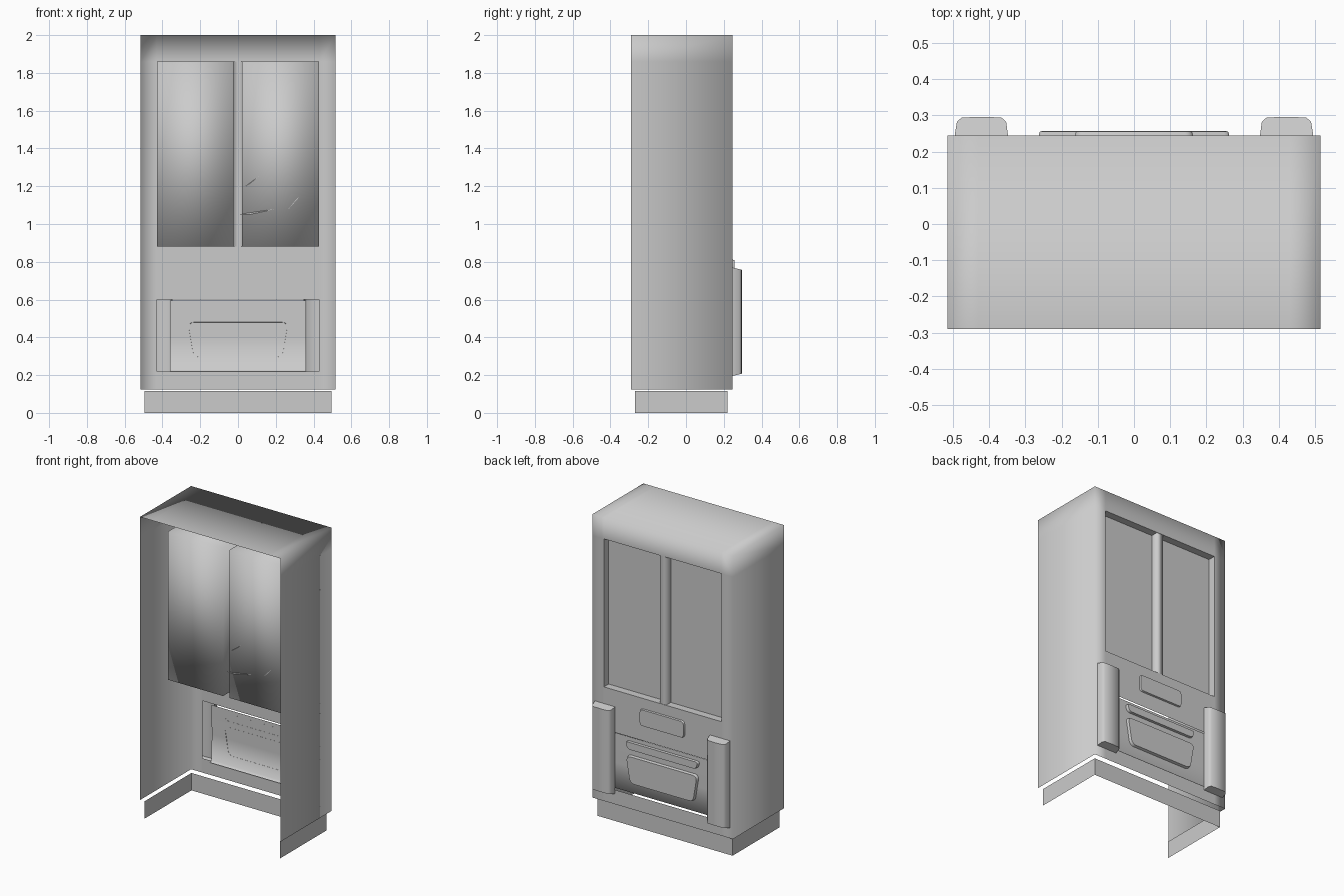
import bpy, bmesh

if "Cube" in bpy.data.objects:
    bpy.data.objects.remove(bpy.data.objects["Cube"])

BACK, FACE = -0.29, 0.245      # open wall side and decorated face


def finish(name, bm, smooth=True, angle=None):
    bmesh.ops.remove_doubles(bm, verts=bm.verts, dist=1e-5)
    bmesh.ops.recalc_face_normals(bm, faces=bm.faces)
    me = bpy.data.meshes.new(name)
    bm.to_mesh(me)
    bm.free()
    ob = bpy.data.objects.new(name, me)
    bpy.context.collection.objects.link(ob)
    for p in me.polygons:
        p.use_smooth = smooth
    if angle:
        bpy.ops.object.select_all(action='DESELECT')
        ob.select_set(True)
        bpy.context.view_layer.objects.active = ob
        bpy.ops.object.shade_smooth_by_angle(angle=angle)
    return ob


def grid(bm, us, vs, place, skip=()):
    """Quads over the us x vs lattice, leaving out the skipped cells."""
    for i in range(len(us) - 1):
        for j in range(len(vs) - 1):
            if (i, j) not in skip:
                cell = [(us[i], vs[j]), (us[i+1], vs[j]), (us[i+1], vs[j+1]), (us[i], vs[j+1])]
                bm.faces.new([bm.verts.new(place(u, v)) for u, v in cell])


def open_box(name, x0, x1, y0, y1, z0, z1, drop, smooth=True):
    """Box with the faces whose normals are listed in drop removed."""
    bm = bmesh.new()
    bmesh.ops.create_cube(bm, size=1)
    bm.normal_update()
    gone = [f for f in bm.faces if tuple(round(c) for c in f.normal) in drop]
    bmesh.ops.delete(bm, geom=gone, context='FACES')
    for v in bm.verts:
        v.co = ((x0+x1)/2 + v.co.x*(x1-x0), (y0+y1)/2 + v.co.y*(y1-y0), (z0+z1)/2 + v.co.z*(z1-z0))
    return finish(name, bm, smooth)


def raised_plate(name, top_w, bottom_w, z0, z1, radius, y0, y1):
    """Rounded trapezoid standing proud of the face, open behind."""
    bm = bmesh.new()
    pts = [(-bottom_w, z0), (bottom_w, z0), (top_w, z1), (-top_w, z1)]
    f = bm.faces.new([bm.verts.new((x, y0, z)) for x, z in pts])
    bmesh.ops.bevel(bm, geom=list(bm.verts), offset=radius, segments=3,
                    profile=0.5, affect='VERTICES')
    ext = bmesh.ops.extrude_face_region(bm, geom=list(bm.faces))
    cz = (z0 + z1) / 2
    for v in [g for g in ext['geom'] if isinstance(g, bmesh.types.BMVert)]:
        v.co = (v.co.x * 0.98, y1, cz + (v.co.z - cz) * 0.95)
    bmesh.ops.delete(bm, geom=[f for f in bm.faces if all(abs(v.co.y - y0) < 1e-5 for v in f.verts)],
                     context='FACES_ONLY')
    finish(name, bm, angle=0.7)


# Cabinet shell: face with two openings, sides, roof; open at the wall side and below
bm = bmesh.new()
xs = [-0.515, -0.43, 0.43, 0.515]
zs = [0.125, 0.22, 0.60, 0.88, 1.86, 2.0]
grid(bm, xs, zs, lambda x, z: (x, FACE, z), skip={(1, 1), (1, 3)})
for side in (xs[0], xs[-1]):
    grid(bm, [BACK, FACE], zs, lambda y, z: (side, y, z))
grid(bm, xs, [BACK, FACE], lambda x, y: (x, y, 2.0))
finish("cabinet_shell", bm)

# Plinth: three-sided skirt
open_box("plinth", -0.495, 0.495, -0.27, 0.22, 0.0, 0.115,
         {(0, -1, 0), (0, 0, 1), (0, 0, -1)}, smooth=False)

# Display windows: reveal, panes, compartments and the post between them
open_box("window_reveal", -0.43, 0.43, 0.195, FACE, 0.88, 1.86, {(0, 1, 0), (0, -1, 0)}, smooth=False)
open_box("window_post", -0.025, 0.022, 0.195, 0.243, 0.88, 1.86,
         {(0, -1, 0), (0, 0, 1), (0, 0, -1)})
for side, x0, x1 in (("left", -0.43, -0.025), ("right", 0.022, 0.43)):
    bm = bmesh.new()
    grid(bm, [x0, x1], [0.88, 1.86], lambda x, z: (x, 0.195, z))
    finish(side + "_window_pane", bm, smooth=False)
    open_box(side + "_compartment", x0, x1, -0.12, 0.19, 0.88, 1.86, {(0, 1, 0)})

# Loose shards poking through the right compartment
shards = [((0.0, 1.05), (0.2, 1.08), (0.06, 1.05)), ((0.04, 1.2), (0.12, 1.26), (0.07, 1.22)),
          ((0.26, 1.07), (0.34, 1.16), (0.30, 1.12))]
bm = bmesh.new()
for tri in shards:
    bm.faces.new([bm.verts.new((x, -0.123, z)) for x, z in tri])
finish("glass_shards", bm, smooth=False)

# Delivery door set just behind the lower opening, with a turned-in lip
bm = bmesh.new()
profile = [(0.22, 0.22), (0.238, 0.23), (0.24, 0.40), (0.238, 0.595)]
for (ya, za), (yb, zb) in zip(profile, profile[1:]):
    bm.faces.new([bm.verts.new(c) for c in
                  ((-0.36, ya, za), (0.36, ya, za), (0.36, yb, zb), (-0.36, yb, zb))])
finish("delivery_door", bm)

# Corner columns flanking the door, hollow behind
section = [(0.348, 0.245), (0.353, 0.282), (0.366, 0.294), (0.420, 0.296),
           (0.476, 0.294), (0.489, 0.282), (0.495, 0.245)]
for side, s in (("left", -1), ("right", 1)):
    bm = bmesh.new()
    rings = []
    for z, lean in ((0.195, 1), (0.77, -1)):
        rings.append([bm.verts.new((s*x, y, z + lean*(y - FACE)*0.25)) for x, y in section])
    for i in range(len(section) - 1):
        bm.faces.new([rings[0][i], rings[0][i+1], rings[1][i+1], rings[1][i]])
    bm.faces.new(rings[0])
    bm.faces.new(rings[1])
    finish(side + "_column", bm, angle=0.9)

# Raised plates: coin plate, door handle and door flap
raised_plate("coin_plate", 0.163, 0.163, 0.70, 0.812, 0.02, FACE, 0.256)
raised_plate("door_handle", 0.27, 0.255, 0.52, 0.57, 0.018, 0.238, 0.256)
raised_plate("door_flap", 0.265, 0.235, 0.295, 0.48, 0.03, 0.238, 0.257)
